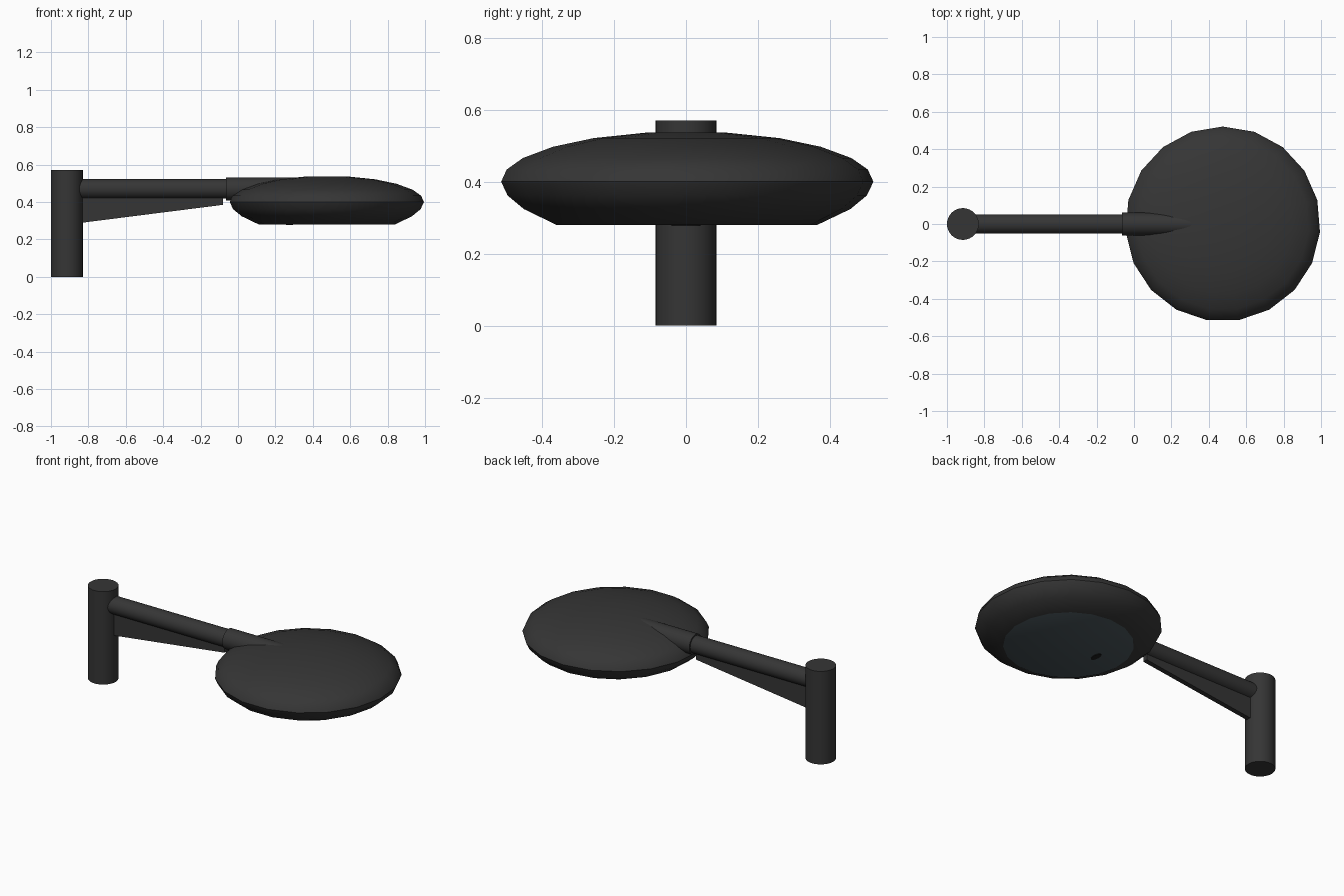
import bpy, bmesh, math
from mathutils import Matrix

if "Cube" in bpy.data.objects:
    bpy.data.objects.remove(bpy.data.objects["Cube"])


def material(name, rgb):
    m = bpy.data.materials.new(name)
    m.diffuse_color = (*rgb, 1)
    m.use_nodes = True
    m.node_tree.nodes["Principled BSDF"].inputs["Base Color"].default_value = m.diffuse_color
    return m


BLACK = material("charcoal metal", (0.036, 0.036, 0.036))
LENS = material("blue grey lens", (0.065, 0.088, 0.1))
DARK = material("dark sensor", (0.012, 0.012, 0.012))


def finish(name, bm, mats, smooth=True):
    bmesh.ops.recalc_face_normals(bm, faces=bm.faces)
    mesh = bpy.data.meshes.new(name)
    bm.to_mesh(mesh)
    bm.free()
    for m in mats:
        mesh.materials.append(m)
    ob = bpy.data.objects.new(name, mesh)
    bpy.context.collection.objects.link(ob)
    if smooth:
        bpy.ops.object.select_all(action='DESELECT')
        ob.select_set(True)
        bpy.context.view_layer.objects.active = ob
        bpy.ops.object.shade_smooth_by_angle(angle=math.radians(35))
    return ob


def cylinder(name, radius, length, centre, along_x=False, scale=(1, 1, 1), mat=BLACK, sides=32):
    bm = bmesh.new()
    mtx = Matrix.Translation(centre) @ Matrix.Diagonal((*scale, 1))
    if along_x:
        mtx = mtx @ Matrix.Rotation(math.pi / 2, 4, 'Y')
    bmesh.ops.create_cone(bm, cap_ends=True, segments=sides, radius1=radius,
                          radius2=radius, depth=length, matrix=mtx)
    return finish(name, bm, [mat])


# Upright post, arm and collar
cylinder("post", 0.085, 0.57, (-0.915, 0, 0.285))
cylinder("arm", 0.052, 0.90, (-0.45, 0, 0.47), True)
cylinder("arm_collar", 0.061, 0.43, (0.15, 0, 0.47), True)

# Tapered gusset under the arm
bm = bmesh.new()
outline = [(-0.86, 0.286), (-0.08, 0.385), (-0.08, 0.45), (-0.86, 0.45)]
face = bm.faces.new([bm.verts.new((x, -0.015, z)) for x, z in outline])
ext = bmesh.ops.extrude_face_region(bm, geom=[face])
bmesh.ops.translate(bm, vec=(0, 0.03, 0),
                    verts=[v for v in ext["geom"] if isinstance(v, bmesh.types.BMVert)])
finish("gusset", bm, [BLACK], False)

# Lamp head: 19-sided lathe with elliptical top and flat lens underneath
N, CX = 19, 0.475
profile = [(0.365, 0.28), (0.457, 0.324), (0.503, 0.362)]
for deg in (0, 14, 28, 44, 60, 78):
    a = math.radians(deg)
    profile.append((0.521 * math.cos(a), 0.40 + 0.14 * math.sin(a)))
bm = bmesh.new()
rings = []
for r, z in profile:
    ring = []
    for i in range(N):
        a = math.pi / 2 + 2 * math.pi * i / N
        ring.append(bm.verts.new((CX + r * math.cos(a), r * math.sin(a), z)))
    rings.append(ring)
for lo, hi in zip(rings, rings[1:]):
    for i in range(N):
        j = (i + 1) % N
        bm.faces.new((lo[i], lo[j], hi[j], hi[i]))
bm.faces.new(rings[-1])
lens = bm.faces.new(rings[0])
lens.material_index = 1
finish("lamp_head", bm, [BLACK, LENS])

# Small dark spot on the lens
cylinder("lens_spot", 0.04, 0.006, (0.275, 0, 0.2795), scale=(0.45, 1, 1), mat=DARK, sides=16)
